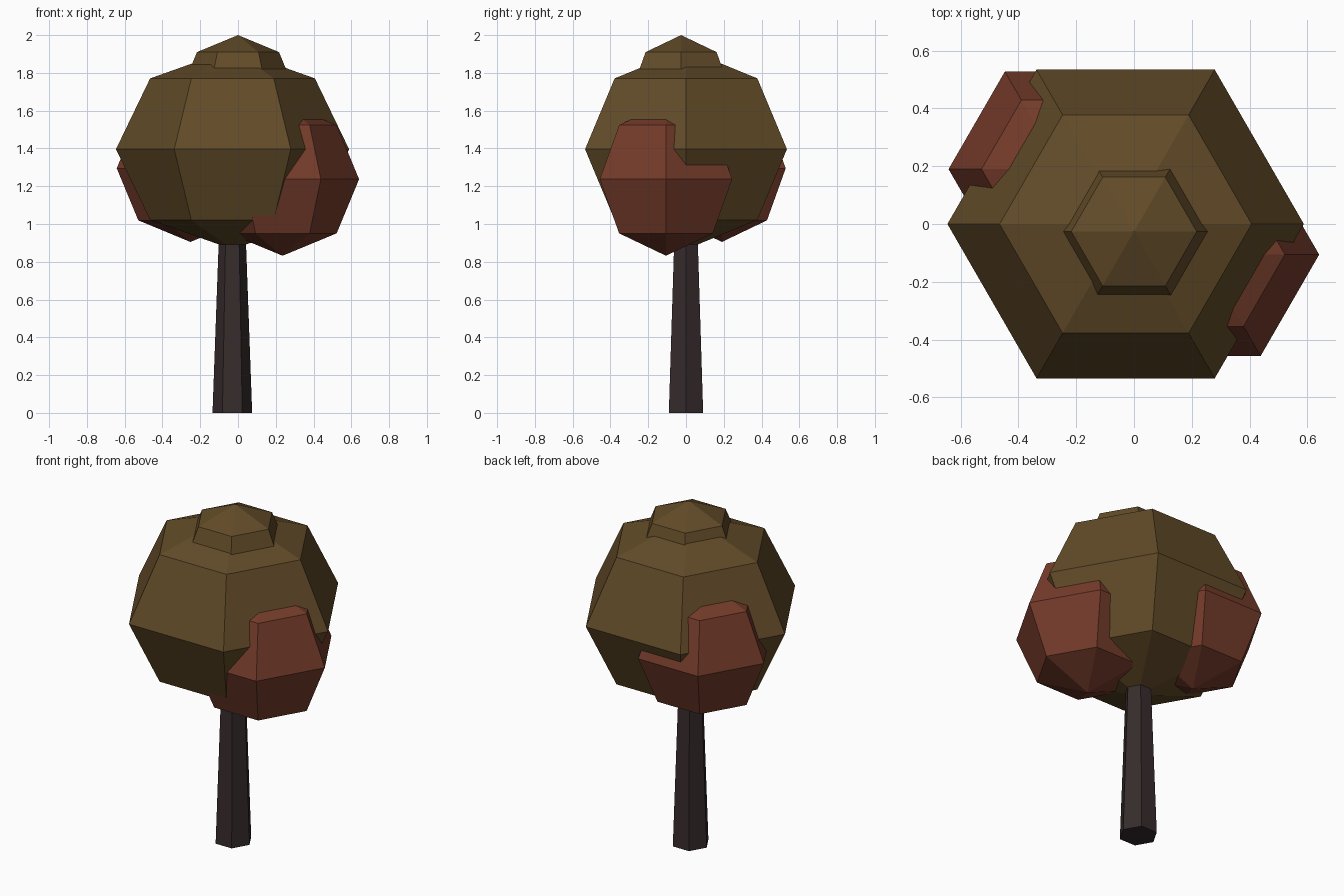
import bpy, bmesh
from math import sin, cos, pi

cube = bpy.data.objects.get("Cube")
if cube:
    bpy.data.objects.remove(cube, do_unlink=True)

SIDES = 6


def srgb(r, g, b):
    lin = [((c / 255 + 0.055) / 1.055) ** 2.4 for c in (r, g, b)]
    return (*lin, 1.0)


def material(name, color):
    mat = bpy.data.materials.new(name)
    mat.use_nodes = True
    mat.diffuse_color = color
    bsdf = mat.node_tree.nodes["Principled BSDF"]
    bsdf.inputs["Base Color"].default_value = color
    bsdf.inputs["Roughness"].default_value = 0.9
    return mat


def lathe(name, profile, location, mat):
    """Six-sided solid from (radius, z) pairs, bottom to top; radius 0 is a pole."""
    bm = bmesh.new()
    rings = []
    for r, z in profile:
        angles = [2 * pi * i / SIDES for i in range(SIDES)] if r else [0]
        rings.append([bm.verts.new((r * cos(a), r * sin(a), z)) for a in angles])
    for low, high in zip(rings, rings[1:]):
        for i in range(SIDES):
            j = (i + 1) % SIDES
            if len(low) == 1:
                bm.faces.new((low[0], high[j], high[i]))
            elif len(high) == 1:
                bm.faces.new((low[i], low[j], high[0]))
            else:
                bm.faces.new((low[i], low[j], high[j], high[i]))
    # Close flat ends
    for ring in (rings[0][::-1], rings[-1]):
        if len(ring) > 1:
            bm.faces.new(ring)
    mesh = bpy.data.meshes.new(name)
    bm.to_mesh(mesh)
    bm.free()
    mesh.materials.append(mat)
    obj = bpy.data.objects.new(name, mesh)
    obj.location = location
    bpy.context.collection.objects.link(obj)
    return obj


def foliage(name, radius, height, location, mat):
    """Faceted ball with three rings between its poles."""
    s = sin(pi / 4)
    profile = [(0, -height), (radius * s, -height * s), (radius, 0),
               (radius * s, height * s), (0, height)]
    return lathe(name, profile, location, mat)


bark = material("dark bark", srgb(54, 43, 44))
olive = material("olive brown leaves", srgb(98, 75, 40))
rust = material("rust red leaves", srgb(116, 59, 42))

# Tapered trunk
lathe("trunk", [(0.105, 0), (0.068, 1.02)], (-0.03, 0, 0), bark)

# Main crown and its small cap
foliage("main_crown", 0.617, 0.53, (-0.029, 0, 1.396), olive)
foliage("top_crown", 0.307, 0.307, (0, -0.026, 1.693), olive)

# Side clusters
foliage("left_leaf_cluster", 0.405, 0.405, (0.236, -0.106, 1.237), rust)
foliage("right_leaf_cluster", 0.39, 0.39, (-0.252, 0.19, 1.295), rust)
